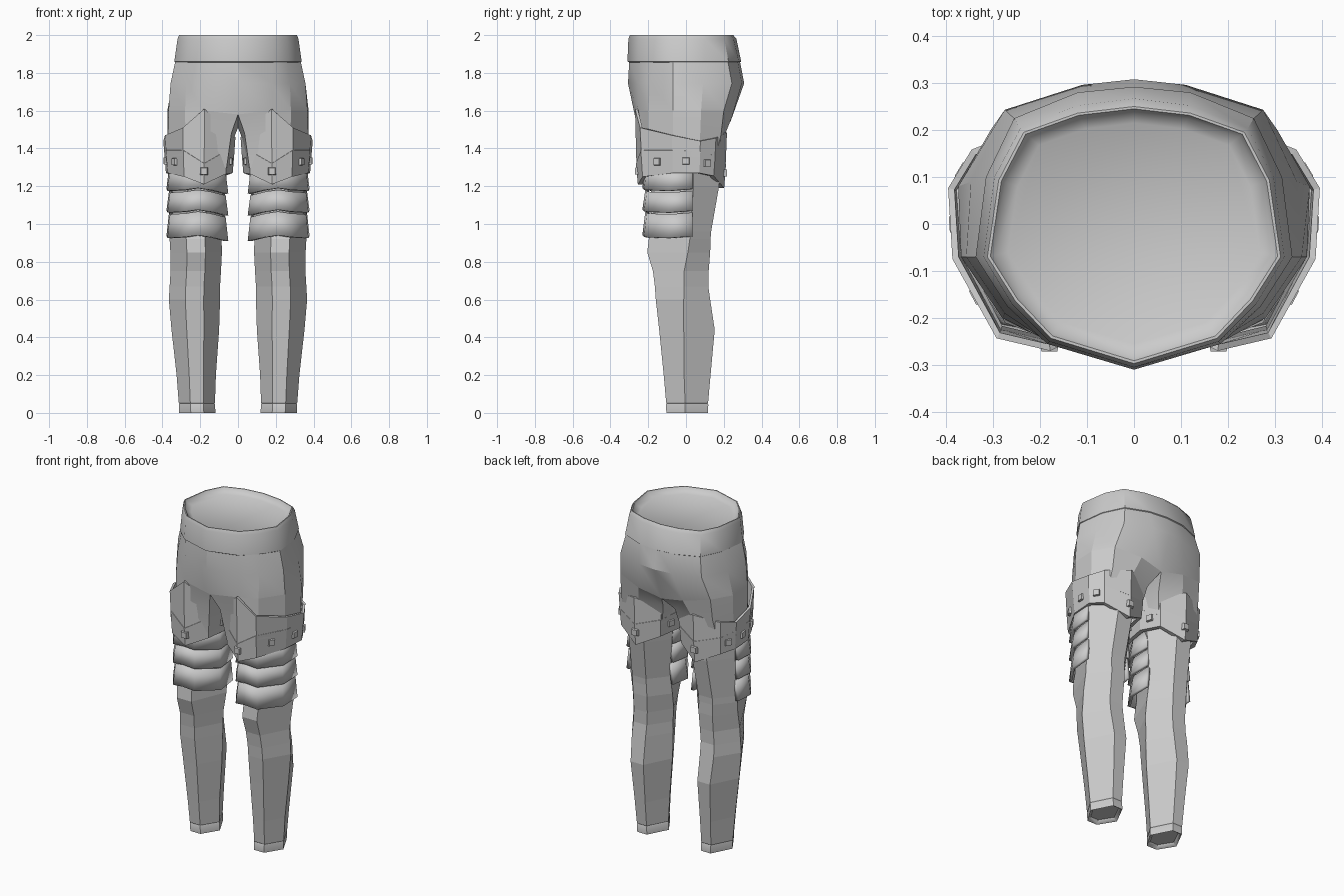
import bpy, bmesh, math
from mathutils import Vector, Matrix

if "Cube" in bpy.data.objects:
    bpy.data.objects.remove(bpy.data.objects["Cube"])

grey = bpy.data.materials.new("cloth_grey")
grey.diffuse_color = (0.6, 0.6, 0.6, 1)
grey.use_nodes = True
grey.node_tree.nodes["Principled BSDF"].inputs["Base Color"].default_value = grey.diffuse_color


def finish(name, bm, mirror=False, thick=0, smooth=None):
    """Turn a bmesh into a finished object."""
    bmesh.ops.recalc_face_normals(bm, faces=bm.faces)
    me = bpy.data.meshes.new(name)
    bm.to_mesh(me)
    bm.free()
    ob = bpy.data.objects.new(name, me)
    bpy.context.collection.objects.link(ob)
    me.materials.append(grey)
    if thick:
        m = ob.modifiers.new("thickness", 'SOLIDIFY')
        m.thickness = thick
        m.offset = 0
    if mirror:
        m = ob.modifiers.new("mirror", 'MIRROR')
        m.use_mirror_merge = False
    if smooth:
        bpy.ops.object.select_all(action='DESELECT')
        ob.select_set(True)
        bpy.context.view_layer.objects.active = ob
        bpy.ops.object.shade_smooth_by_angle(angle=math.radians(smooth))
    return ob


def loft(rings, closed=True, caps=(False, False)):
    """Skin a list of equal-length point rings."""
    bm = bmesh.new()
    vs = [[bm.verts.new(p) for p in r] for r in rings]
    n = len(rings[0])
    for a, b in zip(vs, vs[1:]):
        for i in range(n if closed else n - 1):
            j = (i + 1) % n
            bm.faces.new((a[i], a[j], b[j], b[i]))
    if caps[0]:
        bm.faces.new(vs[0])
    if caps[1]:
        bm.faces.new(vs[-1][::-1])
    return bm


def full(half, z, s=1, drop=(0,) * 8):
    """Mirror a front-to-back half outline into a whole ring."""
    pts = [(x * s, y * s, z - d) for (x, y), d in zip(half, drop)]
    return pts + [(-x, y, w) for x, y, w in pts[-2:0:-1]]


# Half outlines of the waist and hips, front centre to back centre
rim = [(0, -.297), (.177, -.243), (.253, -.163), (.312, -.07), (.288, .093), (.235, .195), (.12, .236), (0, .25)]
band_top = [(0, -.305), (.18, -.25), (.26, -.17), (.32, -.07), (.297, .1), (.242, .203), (.12, .252), (0, .267)]
band_low = [(0, -.31), (.185, -.255), (.27, -.175), (.337, -.07), (.315, .1), (.255, .225), (.12, .28), (0, .292)]
waist = [(0, -.3), (.18, -.248), (.26, -.17), (.33, -.07), (.308, .1), (.25, .22), (.12, .272), (0, .284)]
hip = [(0, -.307), (.18, -.254), (.275, -.19), (.357, -.07), (.347, .09), (.275, .243), (.11, .296), (0, .308)]
seat = [(0, -.272), (.18, -.25), (.28, -.2), (.368, -.07), (.374, .08), (.305, .2), (.15, .245), (0, .235)]
thigh = [(.06, -.2), (.18, -.235), (.275, -.21), (.362, -.07), (.37, .06), (.32, .14), (.2, .18), (.07, .13)]
drop = (.02, 0, 0, 0, 0, 0, .03, .06)

# Waistband with its shallow hollow top
finish("waistband", loft([full(rim, 1.97, .86), full(rim, 1.985, .95), full(rim, 2, .98), full(rim, 2),
                          full(band_top, 1.98), full(band_low, 1.86), full(waist, 1.855)],
                         caps=(True, False)), smooth=40)

# Hips, both sides running down into the thighs around the crotch
finish("hips", loft([full(waist, 1.87), full(hip, 1.745), full(seat, 1.6, 1, drop)]), smooth=25)
crotch = [(x, y, 1.6 - d) for (x, y), d in zip(seat, drop)] + [(0, 0, 1.51)]
upper = [(x, y, 1.3) for x, y in thigh] + [(.035, -.03, 1.3)]
mid = [(x * .7 + u * .3, y * .75 + v * .25, 1.47) for (x, y, z), (u, v, w) in zip(crotch, upper)]
mid[0], mid[6], mid[7], mid[8] = (.035, -.225, 1.48), (.18, .205, 1.47), (.04, .165, 1.46), (.02, 0, 1.46)
finish("thighs", loft([crotch, mid, upper]), mirror=True, smooth=25)

# Legs: z, inner x, outer x, front y, side ridge y, back y
leg_rows = [(1.34, .05, .365, -.205, .04, .185), (1.2, .067, .36, -.185, .04, .175),
            (.96, .087, .362, -.185, .022, .133), (.92, .087, .362, -.197, .02, .13),
            (.85, .085, .358, -.205, .01, .128), (.75, .09, .357, -.175, -.01, .12),
            (.67, .095, .362, -.165, -.01, .118), (.6, .095, .366, -.16, -.012, .128),
            (.44, .1, .352, -.142, -.012, .152), (.2, .117, .325, -.118, -.01, .13),
            (.055, .122, .314, -.105, -.005, .117), (.05, .126, .31, -.102, -.005, .114)]


def leg_ring(z, xi, xo, yf, ys, yb):
    c, w = (xi + xo) / 2, xo - xi
    return [(c - .18 * w, yf, z), (c + .18 * w, yf, z), (xo, ys, z),
            (c + .17 * w, yb, z), (c - .17 * w, yb, z), (xi, ys, z)]


finish("legs", loft([leg_ring(*r) for r in leg_rows]), mirror=True)

# Ankle hems with a shallow hollow underside
finish("ankle_hems", loft([leg_ring(.052, .126, .31, -.102, -.005, .114),
                           leg_ring(.045, .121, .313, -.106, -.005, .118),
                           leg_ring(0, .12, .311, -.104, -.005, .117),
                           leg_ring(.004, .128, .303, -.096, -.005, .109),
                           leg_ring(.02, .14, .291, -.084, -.005, .097)], caps=(False, True)),
       mirror=True, smooth=40)

# Thigh cuffs: x, y, upper edge, belt top, belt bottom
cuff = [(.18, -.253, 1.61, 1.32, 1.21), (.285, -.228, 1.51, 1.39, 1.25), (.37, -.07, 1.47, 1.39, 1.27),
        (.38, .07, 1.44, 1.385, 1.27), (.335, .145, 1.455, 1.36, 1.255), (.2, .2, 1.485, 1.32, 1.19),
        (.07, .145, 1.46, 1.36, 1.255), (.03, .02, 1.46, 1.385, 1.27), (.065, -.195, 1.5, 1.39, 1.265)]


def cuff_ring(k, d, dz=0):
    """One level of the cuff, pushed out from the thigh centre by d."""
    ring = []
    for c in cuff:
        p = Vector((c[0], c[1]))
        p += (p - Vector((.2, -.03))).normalized() * d
        ring.append((p.x, p.y, c[k] + dz))
    return ring


finish("thigh_cuffs", loft([cuff_ring(2, .01), cuff_ring(3, .002, -.03)]), mirror=True, thick=.014)
finish("cuff_belts", loft([cuff_ring(3, -.012, .015), cuff_ring(3, .012), cuff_ring(4, .002),
                           cuff_ring(4, -.025)]), mirror=True)

# Square studs: on the front and back points and the belt faces between
bm = bmesh.new()
for i, j in [(0, 0), (1, 2), (2, 3), (3, 4), (5, 5), (6, 7), (7, 8)]:
    a, b = cuff[i], cuff[j]
    x, y = (a[0] + b[0]) / 2, (a[1] + b[1]) / 2
    z = (a[3] + a[4] + b[3] + b[4]) / 4 + (.015 if i == j else .005)
    out = Vector((b[1] - a[1], a[0] - b[0], 0)) if i != j else Vector((0, a[1], 0))
    out.normalize()
    side = Vector((0, 0, 1)).cross(out)
    rot = Matrix((side, (0, 0, 1), out)).transposed().to_4x4()
    pos = Vector((x, y, z)) + out * .004
    bmesh.ops.create_cone(bm, cap_ends=True, segments=4, radius1=.031, radius2=.024, depth=.028,
                          matrix=Matrix.Translation(pos) @ rot @ Matrix.Rotation(math.pi / 4, 4, 'Z'))
finish("studs", bm, mirror=True)

# Overlapping knee plates, open at the back
arc = [(.068, .035), (.06, -.09), (.145, -.215), (.212, -.222), (.28, -.215), (.365, -.09), (.37, .035)]
lift = [-.005, -.015, .005, .015, .005, 0, .01]


def plate_ring(z, s, t):
    return [(.215 + (x - .215) * s, .035 + (y - .035) * t, z + h) for (x, y), h in zip(arc, lift)]


for name, top, low in (("upper", 1.29, 1.175), ("middle", 1.165, 1.06), ("lower", 1.05, .925)):
    bm = loft([plate_ring(top, .91, .94), plate_ring(low, 1, 1)], closed=False)
    finish(name + "_knee_plates", bm, mirror=True, thick=.018, smooth=50)
